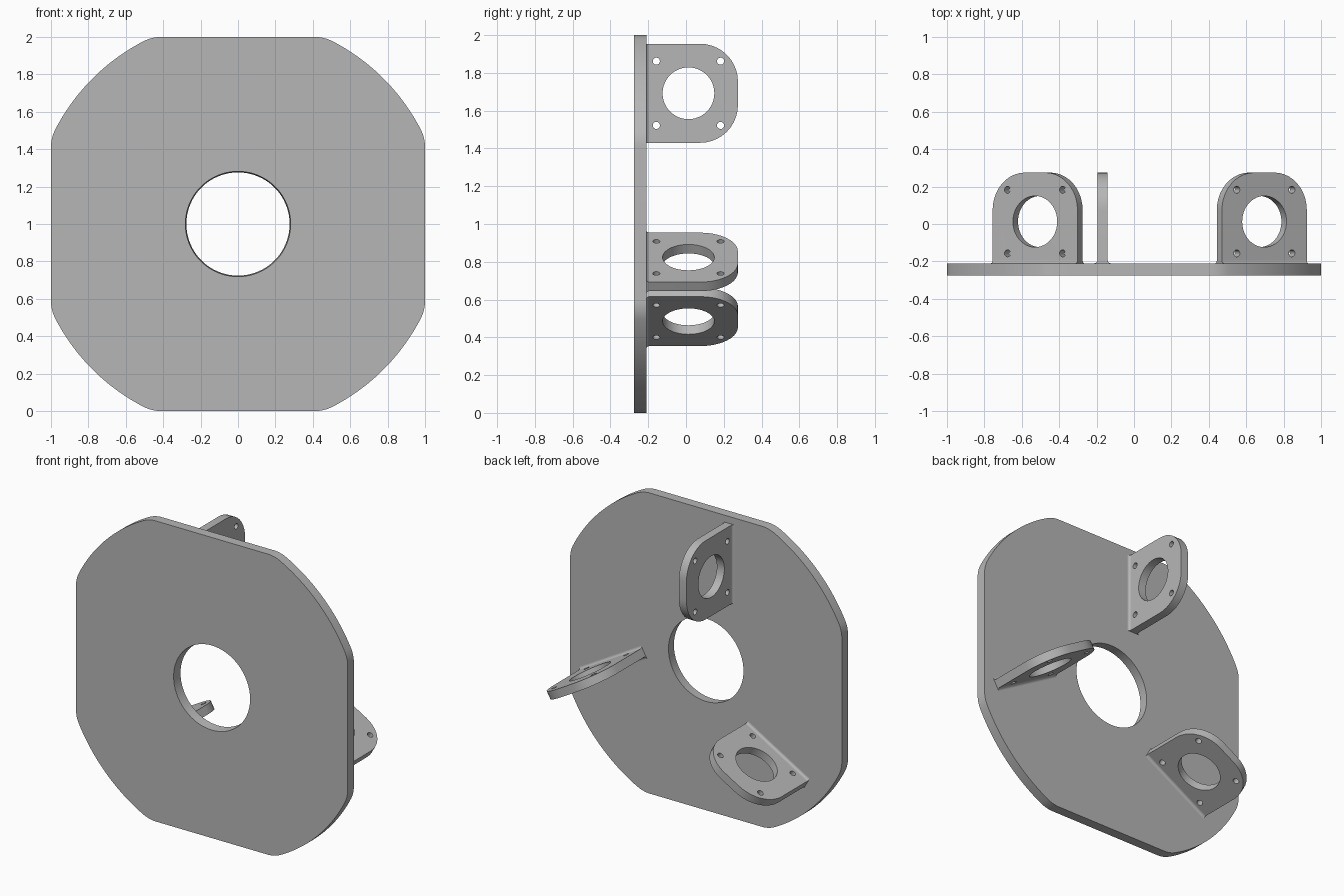
import bpy, bmesh
from math import sin, cos, radians, degrees, atan2, hypot
from mathutils import Matrix

cube = bpy.data.objects.get("Cube")
if cube:
    bpy.data.objects.remove(cube, do_unlink=True)

grey = bpy.data.materials.new("plain_grey")
grey.use_nodes = True
colour = (0.47, 0.47, 0.47, 1)
grey.diffuse_color = colour
grey.node_tree.nodes["Principled BSDF"].inputs["Base Color"].default_value = colour


def arc(cx, cy, r, start, end, steps=10):
    angles = [radians(start + (end - start) * i / steps) for i in range(steps + 1)]
    return [(cx + r * cos(a), cy + r * sin(a)) for a in angles]


def circle(cx, cy, r, steps=32):
    return arc(cx, cy, r, 0, 360, steps)[:-1]


def slab(name, loops, half, matrix):
    """Extrude a flat outline with holes by half to each side, then place it."""
    curve = bpy.data.curves.new(name, "CURVE")
    curve.dimensions = "2D"
    curve.fill_mode = "BOTH"
    curve.extrude = half
    for loop in loops:
        spline = curve.splines.new("POLY")
        spline.points.add(len(loop) - 1)
        for point, (x, y) in zip(spline.points, loop):
            point.co = (x, y, 0, 1)
        spline.use_cyclic_u = True
    obj = bpy.data.objects.new(name, curve)
    bpy.context.collection.objects.link(obj)
    bpy.ops.object.select_all(action="DESELECT")
    obj.select_set(True)
    bpy.context.view_layer.objects.active = obj
    bpy.ops.object.convert(target="MESH")
    obj = bpy.context.object
    obj.name = name
    mesh = obj.data
    mesh.transform(matrix)
    bm = bmesh.new()
    bm.from_mesh(mesh)
    bmesh.ops.remove_doubles(bm, verts=bm.verts, dist=0.0001)
    bmesh.ops.recalc_face_normals(bm, faces=bm.faces)
    bm.to_mesh(mesh)
    bm.free()
    mesh.materials.clear()
    mesh.materials.append(grey)
    bpy.ops.object.shade_smooth_by_angle(angle=radians(30))
    return obj


# Base plate: a disc trimmed to a square, with softened corners
fx, fy, fr, big = 0.8, 0.412, 0.2, 1.1
tilt = degrees(atan2(fy, fx))
quarter = (arc(fx, fy, fr, 0, tilt) + arc(0, 0, big, tilt, 90 - tilt, 24)[1:-1]
           + arc(fy, fx, fr, 90 - tilt, 90))
outline = []
for k in range(4):
    c, s = cos(radians(90 * k)), sin(radians(90 * k))
    outline += [(x * c - y * s, x * s + y * c) for x, y in quarter]
back = -0.21
half = 0.0325
stand = Matrix.Translation((0, back - half, 1)) @ Matrix.Rotation(radians(90), 4, "X")
plate = slab("base_plate", [outline, circle(0, 0, 0.276, 64)], half, stand)

# Slightly eased front rim of the central opening
for v in plate.data.vertices:
    if v.co.y < back - half and hypot(v.co.x, v.co.z - 1) < 0.4:
        v.co.x *= 1.02
        v.co.z = 1 + (v.co.z - 1) * 1.02

# Three mounting brackets spaced around the opening
wide, tip, corner, thick = 0.262, 0.275, 0.2, 0.0275
hole_y, bolt = 0.013, 0.17
shape = ([(back, -wide)] + arc(tip - corner, -wide + corner, corner, -90, 0)
         + arc(tip - corner, wide - corner, corner, 0, 90) + [(back, wide)])
holes = [circle(hole_y, 0, 0.137, 48)]
holes += [circle(hole_y + a * bolt, b * bolt, 0.019, 16) for a in (-1, 1) for b in (-1, 1)]

# Cross-section of the small fillet where a bracket meets the plate
soft = 0.016
root = (arc(thick + soft, back + soft, soft, 270, 180, 6)
        + arc(-thick - soft, back + soft, soft, 0, -90, 6))

upright = Matrix(((0, 0, 1, 0), (1, 0, 0, 0), (0, 1, 0, 0), (0, 0, 0, 1)))
for name, turn in (("top", 0), ("left", 120), ("right", -120)):
    place = (Matrix.Translation((0, 0, 1)) @ Matrix.Rotation(radians(turn), 4, "Y")
             @ Matrix.Translation((-0.168, 0, 0.692)))
    slab(name + "_bracket", [shape] + holes, thick, place @ upright)
    slab(name + "_bracket_fillet", [root], wide, place)
